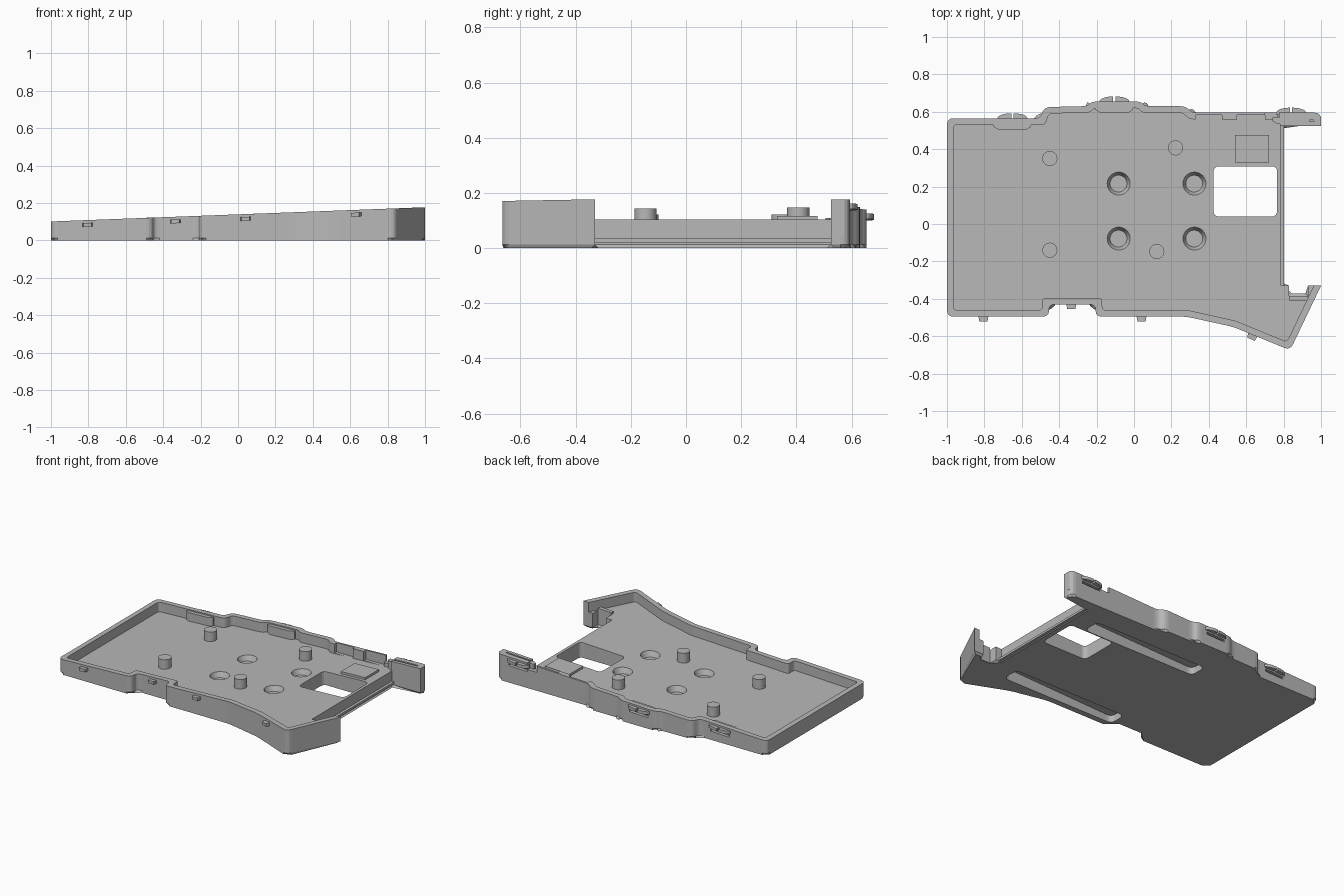
import bpy, bmesh, math
from mathutils import Vector

if "Cube" in bpy.data.objects:
    bpy.data.objects.remove(bpy.data.objects["Cube"])

grey = bpy.data.materials.new("grey_plastic")
grey.diffuse_color = (0.48, 0.48, 0.48, 1)
grey.use_nodes = True
grey.node_tree.nodes["Principled BSDF"].inputs["Base Color"].default_value = grey.diffuse_color


def top(x):            # sloping rim height
    return 0.139 + 0.038 * x


def floor(x):          # sloping floor, parallel to the rim
    return top(x) - 0.065


def flat(z):
    return lambda x: z


def inset(pts, d):
    """Mitred inset of a counter-clockwise outline."""
    out = []
    for i, p in enumerate(pts):
        p, a, b = Vector(p), Vector(pts[i - 1]), Vector(pts[(i + 1) % len(pts)])
        u, v = (p - a).normalized(), (b - p).normalized()
        n1, n2 = Vector((-u.y, u.x)), Vector((-v.y, v.x))
        out.append(p + (n1 + n2) * d / (1 + n1.dot(n2)))
    return out


def rounded(pts, r, steps=4):
    """Soften every corner with a short curve."""
    out = []
    for i, p in enumerate(pts):
        p, a, b = Vector(p), Vector(pts[i - 1]), Vector(pts[(i + 1) % len(pts)])
        s = p + (a - p).normalized() * min(r, (a - p).length * 0.45)
        e = p + (b - p).normalized() * min(r, (b - p).length * 0.45)
        for k in range(steps + 1):
            t = k / steps
            out.append(s * (1 - t) ** 2 + p * 2 * t * (1 - t) + e * t * t)
    return out


def prism(name, pts, lo, hi, chamfer=0):
    """Vertical prism whose bottom and top heights are functions of x."""
    bm = bmesh.new()
    low = [bm.verts.new((p[0], p[1], lo(p[0]))) for p in pts]
    high = [bm.verts.new((p[0], p[1], hi(p[0]))) for p in pts]
    base = bm.faces.new(low[::-1])
    bm.faces.new(high)
    n = len(pts)
    for i in range(n):
        j = (i + 1) % n
        bm.faces.new((low[i], low[j], high[j], high[i]))
    if chamfer:
        bmesh.ops.bevel(bm, geom=list(base.edges), offset=chamfer, segments=1, affect='EDGES')
    bmesh.ops.recalc_face_normals(bm, faces=bm.faces)
    me = bpy.data.meshes.new(name)
    bm.to_mesh(me)
    bm.free()
    me.materials.append(grey)
    ob = bpy.data.objects.new(name, me)
    bpy.context.collection.objects.link(ob)
    return ob


def rect(x0, x1, y0, y1):
    return [(x0, y0), (x1, y0), (x1, y1), (x0, y1)]


def cylinder(name, x, y, z0, z1, r0, r1):
    bpy.ops.mesh.primitive_cone_add(vertices=40, radius1=r0, radius2=r1, depth=z1 - z0,
                                    location=(x, y, (z0 + z1) / 2))
    ob = bpy.context.object
    ob.name = name
    ob.data.materials.append(grey)
    return ob


def cut(target, cutter):
    m = target.modifiers.new("cut", 'BOOLEAN')
    m.operation, m.solver, m.object = 'DIFFERENCE', 'EXACT', cutter
    bpy.context.view_layer.objects.active = target
    bpy.ops.object.modifier_apply(modifier=m.name)
    bpy.data.objects.remove(cutter)


# Outline shared by the body and its hollow
front = [(-1, -.495), (-.455, -.495), (-.455, -.43), (-.205, -.43), (-.205, -.495),
         (.28, -.495), (.53, -.55), (.835, -.675), (1, -.33)]
back = [(1, .595), (.31, .595), (.275, .63), (.06, .63), (.035, .655), (-.225, .655),
        (-.25, .63), (-.48, .625), (-.5, .565), (-1, .565)]
bay = [(.93, -.33), (.93, -.385), (.83, -.385), (.83, -.33), (.785, -.33), (.785, .525), (1, .525)]

# Rounding is kept away from the open bay on the right
outline = rounded(front[:-1], .035)
outer = rounded(front + back, .035)
k = 5 * (len(front) - 1)
outer = outer[:k] + [Vector(front[-1])] + [Vector(p) for p in bay] + outer[k + 5:]
body = prism("tray_body", outer, flat(0), top, chamfer=.013)
cut(body, prism("hollow", rounded(inset(front + back, .035), .02), floor, flat(.4)))

# Window through the floor
cut(body, prism("window", rounded(rect(.425, .765, .04, .308), .03), flat(-.1), flat(.3)))

# Long blind slots in the underside
for y0, y1 in ((-.455, -.335), (.315, .435)):
    cut(body, prism("slot", rounded(rect(-.2, .66, y0, y1), .04), flat(-.1),
                    lambda x: floor(x) - .02))

# Tapered blind holes in the floor
for x in (-.083, .322):
    for y in (-.078, .216):
        cut(body, cylinder("hole", x, y, floor(x) - .035, floor(x) + .01, .045, .066))

# Rim cutouts near the back right corner
for x0, x1, y1, z in ((.33, .47, .582, .09), (.55, .70, .582, .1), (.70, .775, .7, .125)):
    cut(body, prism("rim_cut", rect(x0, x1, .55, y1), flat(z), flat(.4)))

# Clips along the back: (centre x, outer wall y)
for i, (cx, wy) in enumerate(((-.65, .565), (-.105, .655), (.84, .595))):
    cut(body, prism("clip_slit", rect(cx - .07, cx + .07, wy - .02, wy + .02),
                    lambda x: top(x) - .058, lambda x: top(x) - .042))
    prism(f"clip_block_{i}", [(cx - .075, wy - .06), (cx + .075, wy - .06), (cx + .1, wy - .045),
                              (cx + .1, wy - .025), (cx - .1, wy - .025), (cx - .1, wy - .045)],
          lambda x: floor(x) - .005, lambda x: top(x) - .008)
    for s in (-1, 1):
        arc = [(cx + s * (.006 + .074 * math.cos(a)), wy + .027 * math.sin(a))
               for a in [math.pi / 2 * j / 6 for j in range(7)]]
        arc = [(cx + s * .08, wy - .01)] + arc + [(cx + s * .006, wy - .01)]
        prism(f"clip_tab_{i}_{'right' if s > 0 else 'left'}", arc if s > 0 else arc[::-1],
              lambda x: top(x) - .032, lambda x: top(x) - .012)

# Back right end post, and lip along the open bay
prism("end_post", rect(.78, 1, .525, .548), flat(.013), top)
prism("end_post_return", rect(.965, 1, .545, .575), flat(.05), top)
prism("bay_lip", rect(.78, .803, -.335, .53), flat(.02), flat(.035))
prism("bay_step", rect(.83, .93, -.41, -.385), flat(.06), lambda x: floor(x) + .015)

# Snap tabs along the front: (x, wall y, tilt)
for i, (x, y, a) in enumerate(((-.805, -.495, 0), (-.335, -.43, 0), (.04, -.495, 0),
                               (.635, -.593, math.radians(-22)))):
    pts = []
    for u, v in ((-.022, -.025), (.022, -.025), (.028, .01), (-.028, .01)):
        pts.append((x + u * math.cos(a) - v * math.sin(a), y + u * math.sin(a) + v * math.cos(a)))
    prism(f"snap_tab_{i}", pts, lambda q: top(q) - .035, lambda q: top(q) - .015)

# Standing posts and the raised pad
for i, (x, y) in enumerate(((-.45, .35), (.222, .407), (.122, -.147), (-.45, -.14))):
    post = cylinder(f"post_{i}", x, y, floor(x) - .01, top(x), .04, .04)
    bpy.ops.object.shade_smooth_by_angle(angle=math.radians(30))
prism("raised_pad", rect(.54, .722, .33, .477), lambda x: floor(x) - .005,
      lambda x: floor(x) + .015)
